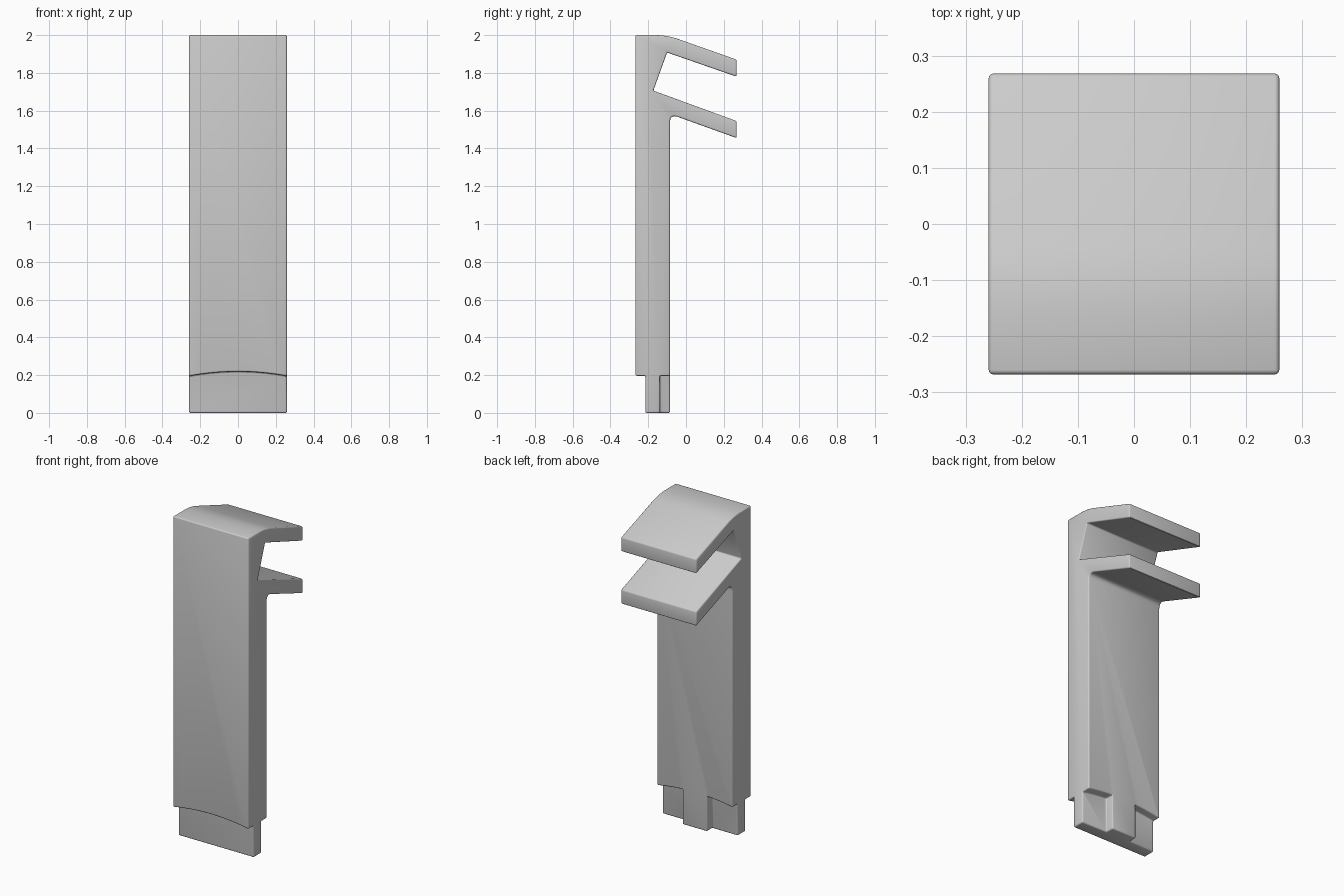
import bpy, bmesh, math
from mathutils import Vector

HALF_W = 0.259
FRONT, BACK, TIP = -0.268, -0.085, 0.268

cube = bpy.data.objects.get("Cube")
if cube:
    bpy.data.objects.remove(cube, do_unlink=True)

grey = bpy.data.materials.new("plain grey")
grey.use_nodes = True
grey.diffuse_color = (0.6, 0.6, 0.6, 1)
grey.node_tree.nodes["Principled BSDF"].inputs["Base Color"].default_value = (0.6, 0.6, 0.6, 1)


def prism(name, points, direction):
    """Extrude a closed outline along a direction."""
    bm = bmesh.new()
    face = bm.faces.new([bm.verts.new(p) for p in points])
    made = bmesh.ops.extrude_face_region(bm, geom=[face])
    verts = [v for v in made["geom"] if isinstance(v, bmesh.types.BMVert)]
    bmesh.ops.translate(bm, verts=verts, vec=Vector(direction))
    bmesh.ops.recalc_face_normals(bm, faces=bm.faces)
    mesh = bpy.data.meshes.new(name)
    bm.to_mesh(mesh)
    bm.free()
    mesh.materials.append(grey)
    obj = bpy.data.objects.new(name, mesh)
    bpy.context.collection.objects.link(obj)
    return obj


def rounded(before, corner, after, reach, steps=8):
    """Round a corner with a quadratic curve starting at a given reach."""
    a, c, b = Vector(before), Vector(corner), Vector(after)
    p = c + (a - c).normalized() * reach
    q = c + (b - c).normalized() * reach
    ts = [i / steps for i in range(steps + 1)]
    return [tuple(p * (1 - t) ** 2 + c * 2 * t * (1 - t) + q * t * t) for t in ts]


# Side outline: upright post with two sloping arms and a slot between them
top_tip, low_tip = (TIP, 1.87), (TIP, 1.455)
outline = [(FRONT, 0), (FRONT, 2)]
outline += rounded((FRONT, 2), (-0.1, 2), top_tip, 0.065)
outline += [top_tip, (TIP, 1.78), (-0.1, 1.908), (-0.173, 1.706), (TIP, 1.545), low_tip]
outline += rounded(low_tip, (BACK, 1.582), (BACK, 0), 0.045)
outline += [(BACK, 0)]
clip = prism("clip_body", [(-HALF_W, y, z) for y, z in outline], (2 * HALF_W, 0, 0))


def arched_cutter(name, x0, x1, y0, y1):
    """Block with a shallow arched top, for cutting the foot."""
    steps = 12
    points = [(x0, y0, -0.1)]
    for i in range(steps + 1):
        x = x0 + (x1 - x0) * i / steps
        points.append((x, y0, 0.219 - 0.024 * (x / HALF_W) ** 2))
    points.append((x1, y0, -0.1))
    cutter = prism(name, points, (0, y1 - y0, 0))
    cutter.hide_render = True
    return cutter


# Foot: stepped back at the front, with a central rib at the rear
cutters = [
    arched_cutter("front_step_cutter", -0.3, 0.3, -0.4, -0.215),
    arched_cutter("left_recess_cutter", 0.085, 0.3, -0.138, 0.1),
    arched_cutter("right_recess_cutter", -0.3, -0.085, -0.138, 0.1),
]
for cutter in cutters:
    mod = clip.modifiers.new(cutter.name, "BOOLEAN")
    mod.operation = "DIFFERENCE"
    mod.solver = "EXACT"
    mod.object = cutter

# Softly rounded edges
bevel = clip.modifiers.new("soft_edges", "BEVEL")
bevel.width = 0.008
bevel.segments = 3
bevel.limit_method = "ANGLE"
bevel.angle_limit = math.radians(35)
bevel.use_clamp_overlap = False

# Apply the modifiers and drop the cutters
bpy.context.view_layer.update()
graph = bpy.context.evaluated_depsgraph_get()
finished = bpy.data.meshes.new_from_object(clip.evaluated_get(graph))
clip.modifiers.clear()
clip.data = finished
for cutter in cutters:
    bpy.data.objects.remove(cutter, do_unlink=True)

for obj in bpy.context.selected_objects:
    obj.select_set(False)
clip.select_set(True)
bpy.context.view_layer.objects.active = clip
bpy.ops.object.shade_smooth_by_angle(angle=math.radians(35))
